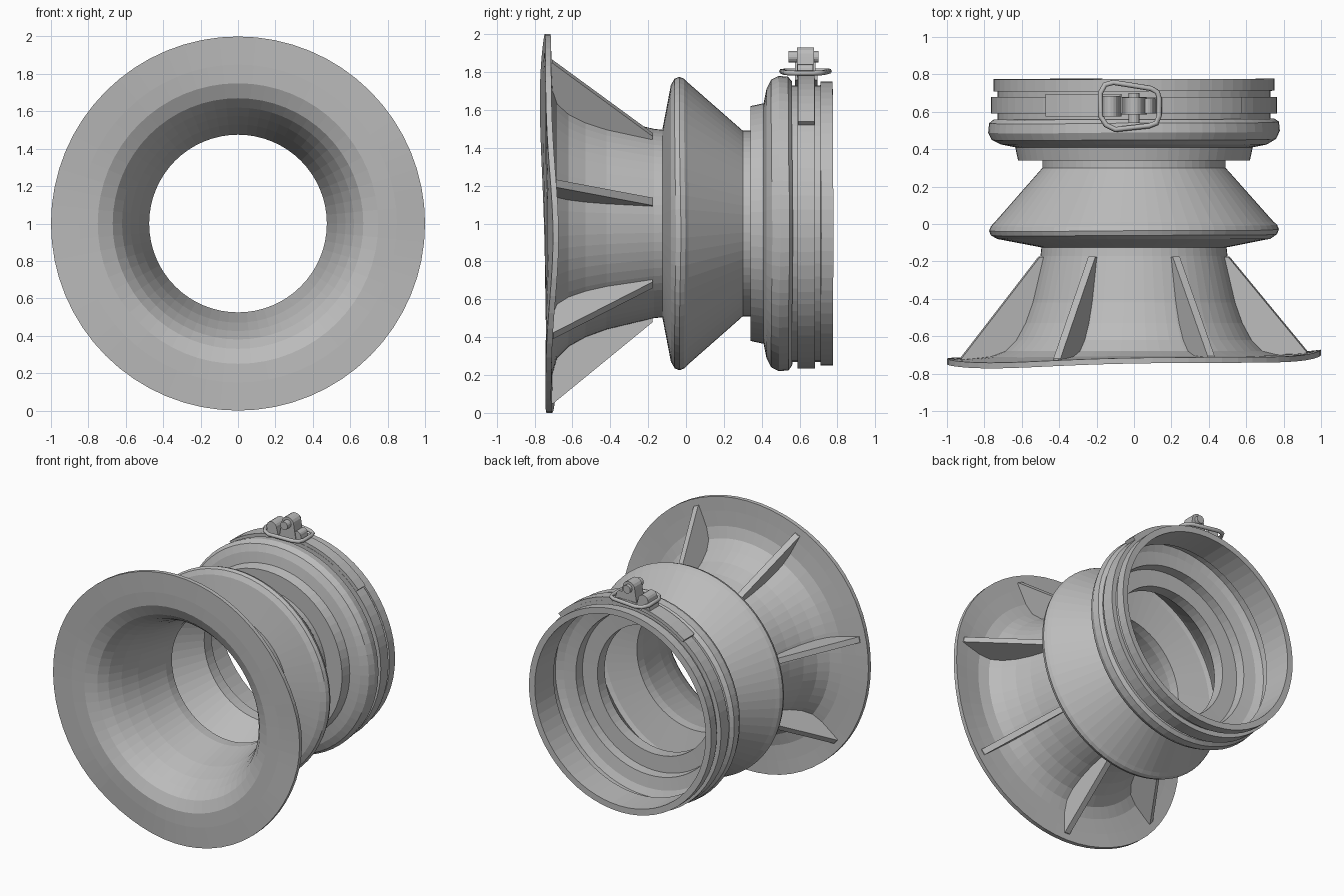
import bpy, bmesh, math
from mathutils import Matrix, Vector

if "Cube" in bpy.data.objects:
    bpy.data.objects.remove(bpy.data.objects["Cube"], do_unlink=True)

grey = bpy.data.materials.new("plain grey")
grey.use_nodes = True
grey.diffuse_color = (0.5, 0.5, 0.5, 1)
grey.node_tree.nodes["Principled BSDF"].inputs["Base Color"].default_value = (0.5, 0.5, 0.5, 1)


def finish(name, bm):
    bmesh.ops.recalc_face_normals(bm, faces=bm.faces)
    mesh = bpy.data.meshes.new(name)
    bm.to_mesh(mesh)
    bm.free()
    mesh.materials.append(grey)
    obj = bpy.data.objects.new(name, mesh)
    bpy.context.collection.objects.link(obj)
    return obj


def polar(r, y, deg):
    a = math.radians(deg)
    return Vector((r * math.cos(a), y, 1 + r * math.sin(a)))


def lathe(name, profile, start=0, end=360, steps=64, warp=None):
    """Sweep a closed (radius, y) profile round the y axis."""
    bm = bmesh.new()
    full = end - start == 360
    rings = []
    for i in range(steps if full else steps + 1):
        deg = start + (end - start) * i / steps
        rings.append([bm.verts.new(polar(r, y + (warp(r, deg) if warp else 0), deg))
                      for r, y in profile])
    n = len(profile)
    for i in range(steps):
        a, b = rings[i], rings[(i + 1) % len(rings)]
        for j in range(n):
            k = (j + 1) % n
            bm.faces.new((a[j], a[k], b[k], b[j]))
    if not full:
        bm.faces.new(rings[0])
        bm.faces.new(rings[-1])
    return finish(name, bm)


def extrude(name, points, thickness, place):
    """Extrude a flat outline; place maps (u, v, offset) to space."""
    bm = bmesh.new()
    sides = [[bm.verts.new(place(u, v, s * thickness / 2)) for u, v in points] for s in (-1, 1)]
    for side in sides:
        bm.faces.new(side)
    for j in range(len(points)):
        k = (j + 1) % len(points)
        bm.faces.new((sides[0][j], sides[0][k], sides[1][k], sides[1][j]))
    return finish(name, bm)


# Slight wave of the flange rim: (angle, push along y, spread)
WAVES = ((140, -0.03, 35), (-4, 0.04, 26), (245, 0.02, 22))


def flange_wave(r, deg):
    weight = max(0, (r - 0.72) / 0.28)
    total = 0
    for centre, push, spread in WAVES:
        d = (deg - centre + 180) % 360 - 180
        total += push * math.exp(-(d / spread) ** 2)
    return total * weight


# Funnel, bellows and socket as one thin turned shell
outer = [(1, -0.712), (0.9, -0.71), (0.79, -0.705), (0.71, -0.68), (0.65, -0.62),
         (0.6, -0.53), (0.56, -0.42), (0.5, -0.17), (0.495, -0.125),
         (0.73, -0.08), (0.765, -0.06), (0.775, -0.035), (0.765, -0.01), (0.745, 0.01),
         (0.49, 0.3), (0.49, 0.34), (0.62, 0.34), (0.635, 0.41), (0.71, 0.425),
         (0.76, 0.45), (0.78, 0.49), (0.775, 0.54), (0.75, 0.56), (0.73, 0.56),
         (0.73, 0.71), (0.75, 0.71), (0.75, 0.775)]
inner = [(0.705, 0.775), (0.7, 0.56), (0.74, 0.53), (0.74, 0.48), (0.69, 0.455),
         (0.6, 0.44), (0.595, 0.37), (0.475, 0.365), (0.475, 0.28),
         (0.715, 0.0), (0.74, -0.035), (0.71, -0.05), (0.475, -0.1),
         (0.475, -0.17), (0.53, -0.42), (0.575, -0.55), (0.62, -0.64), (0.67, -0.70),
         (0.75, -0.738), (0.85, -0.742), (1, -0.742)]
lathe("sleeve_shell", outer + inner, warp=flange_wave)

# Seven stiffening ribs behind the flange
rib_outline = [(0.95, -0.705), (0.95, -0.72), (0.74, -0.72), (0.67, -0.67), (0.6, -0.57),
               (0.545, -0.42), (0.487, -0.18), (0.52, -0.175)]
for i in range(7):
    angle = -90 + i * 360 / 7

    def rib_place(r, y, off, a=math.radians(angle)):
        lift = flange_wave(r, math.degrees(a) % 360)
        return polar(r, y + lift, math.degrees(a)) + off * Vector((-math.sin(a), 0, math.cos(a)))

    extrude(f"flange_rib_{i + 1}", rib_outline, 0.042, rib_place)


# Clamp band and its thicker strap ends
def band(name, r0, r1, y0, y1, start=0, end=360, steps=64):
    return lathe(name, [(r0, y0), (r1, y0), (r1, y1), (r0, y1)], start, end, steps)


band("clamp_band", 0.72, 0.765, 0.59, 0.68)
band("strap_right_end", 0.76, 0.79, 0.592, 0.678, 43, 95, 10)
band("strap_left_end", 0.76, 0.785, 0.575, 0.695, 95, 127, 6)


# Latch posts with rounded tops, outlined in x and z
def post(name, x, half, base, top, y, width):
    outline = [(x - half * 1.4, base), (x + half * 1.4, base)]
    for i in range(9):
        a = math.pi * i / 8
        outline.append((x + half * math.cos(a), top - half + half * math.sin(a)))
    extrude(name, outline, width, lambda u, v, off: Vector((u, y + off, v)))


post("lever_post", 0.0, 0.05, 1.76, 1.93, 0.63, 0.09)
post("hook_post", -0.125, 0.042, 1.76, 1.865, 0.63, 0.11)


# Pin through the lever post, with a small side lug
def pin(name, x, z, radius, y, length):
    bm = bmesh.new()
    bmesh.ops.create_cone(bm, cap_ends=True, segments=16, radius1=radius, radius2=radius, depth=length)
    bm.transform(Matrix.Translation((x, y, z)) @ Matrix.Rotation(math.pi / 2, 4, "X"))
    finish(name, bm)


pin("lever_pin", 0.0, 1.88, 0.03, 0.62, 0.16)
post("lever_lug", 0.075, 0.03, 1.77, 1.84, 0.63, 0.08)

# Wire bail looped over the hook
curve = bpy.data.curves.new("wire_bail", "CURVE")
curve.dimensions = "3D"
curve.bevel_depth = 0.014
curve.bevel_resolution = 1
loop = [(-0.18, 0.58), (-0.18, 0.7), (-0.155, 0.745), (-0.11, 0.757), (0.09, 0.725), (0.125, 0.705),
        (0.135, 0.67), (0.135, 0.58), (0.12, 0.54), (0.08, 0.525), (-0.1, 0.505), (-0.15, 0.53)]
spline = curve.splines.new("POLY")
spline.points.add(len(loop) - 1)
for point, (x, y) in zip(spline.points, loop):
    point.co = (x, y, 1.8 - 0.04 * x, 1)
spline.use_cyclic_u = True
curve.materials.append(grey)
bpy.context.collection.objects.link(bpy.data.objects.new("wire_bail", curve))
